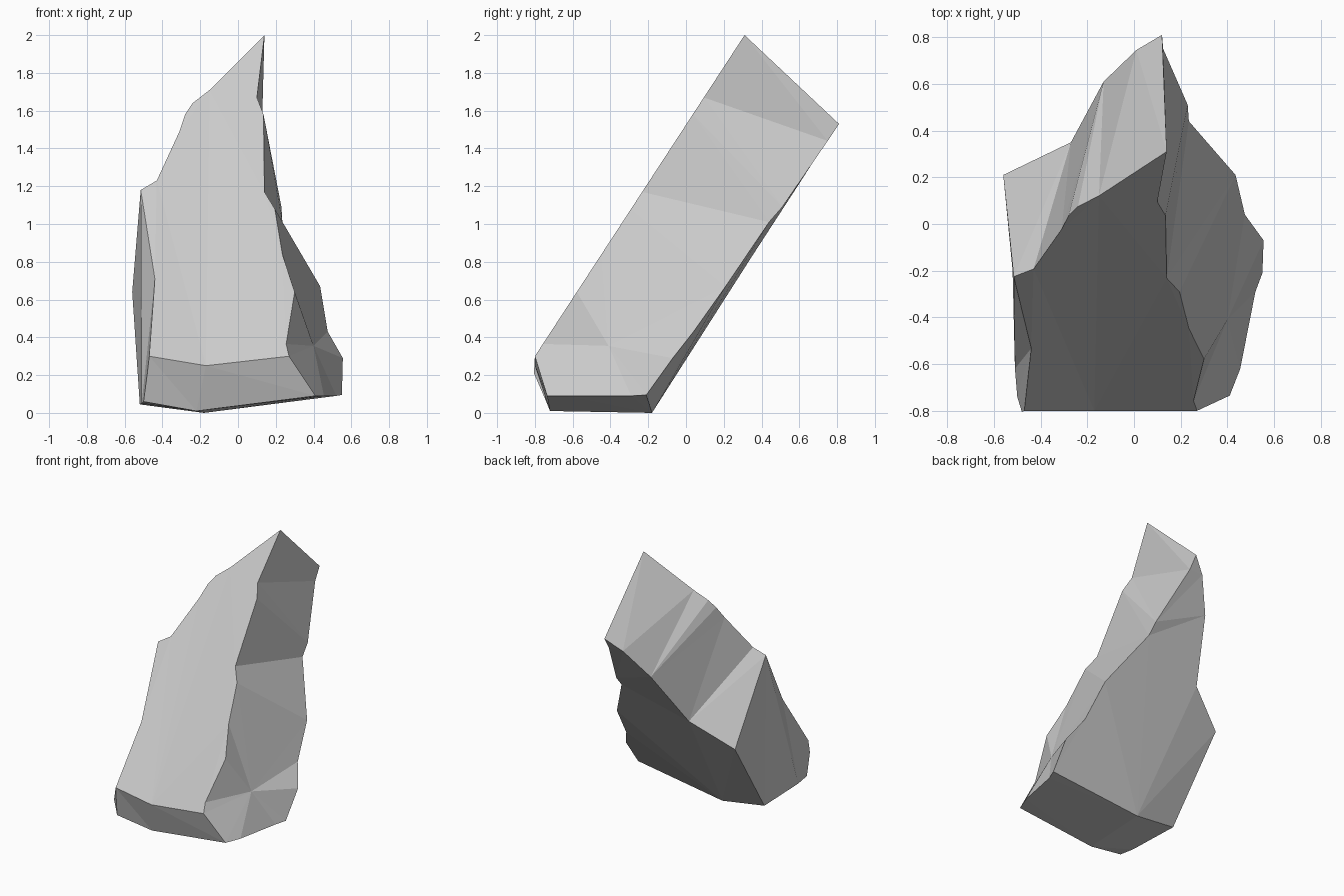
import bpy, bmesh
from mathutils import Vector

if "Cube" in bpy.data.objects:
    bpy.data.objects.remove(bpy.data.objects["Cube"])

bm = bmesh.new()


def point(x, y, z):
    return bm.verts.new((x, y, z))


def front(x, z):
    # point on the leaning front plane
    return point(x, -0.80 + 0.653 * (z - 0.30), z)


def face(*verts):
    bm.faces.new(verts)


def zipper(a, b):
    # stitch two edge chains with triangles, shortest diagonal first
    i = j = 0
    while i < len(a) - 1 or j < len(b) - 1:
        step_a = (a[i + 1].co - b[j].co).length if i < len(a) - 1 else 1e9
        step_b = (a[i].co - b[j + 1].co).length if j < len(b) - 1 else 1e9
        if step_a <= step_b:
            face(a[i], a[i + 1], b[j])
            i += 1
        else:
            face(a[i], b[j + 1], b[j])
            j += 1


# front face outline, from the peak down each side
peak = front(0.14, 2.0)
fr = [peak] + [front(x, z) for x, z in (
    (0.10, 1.67), (0.135, 1.58), (0.14, 1.17), (0.195, 1.08),
    (0.235, 0.84), (0.30, 0.64), (0.255, 0.365), (0.27, 0.30))]
fl = [peak] + [front(x, z) for x, z in (
    (-0.15, 1.71), (-0.24, 1.64), (-0.28, 1.58), (-0.31, 1.49),
    (-0.43, 1.23), (-0.515, 1.18), (-0.44, 0.71), (-0.47, 0.30))]
toe = point(-0.17, -0.80, 0.25)

# back face outline
back_peak = point(0.12, 0.81, 1.53)
br = [back_peak] + [point(*p) for p in (
    (0.125, 0.75, 1.44), (0.23, 0.51, 1.09), (0.235, 0.44, 1.01),
    (0.435, 0.21, 0.67), (0.475, 0.04, 0.43), (0.555, -0.07, 0.29))]
bl = [back_peak] + [point(*p) for p in (
    (0.01, 0.745, 1.44), (-0.13, 0.61, 1.23), (-0.27, 0.35, 0.83),
    (-0.56, 0.21, 0.64))]

# base rim, counter-clockwise from the front
base = [point(*p) for p in (
    (-0.22, -0.72, 0.01), (0.41, -0.735, 0.09), (0.455, -0.62, 0.09),
    (0.52, -0.29, 0.09), (0.55, -0.21, 0.095), (-0.18, -0.18, 0.0),
    (-0.52, -0.20, 0.045), (-0.51, -0.62, 0.05), (-0.50, -0.74, 0.06))]
heel, left_corner = base[5], base[6]
left_toe = point(-0.48, -0.805, 0.21)

# front face in two facets, chamfered toe and underside
face(*fr, toe, fl[1])
face(*fl[1:], toe)
face(fl[-1], toe, base[1], base[0], base[8], left_toe)
face(toe, fr[-1], base[1])
face(*base)

# back face in three facets meeting at the heel
face(heel, *base[4:5], *reversed(br[3:]))
face(heel, *reversed(br[:4]), *bl[1:4])
face(heel, bl[3], bl[4], left_corner)

# broken right side, with a fan around one inner point
zipper(fr[:5], br[:5])
hub = point(0.40, -0.41, 0.355)
ring = fr[4:] + base[1:5] + br[:3:-1]
for k, v in enumerate(ring):
    face(hub, v, ring[(k + 1) % len(ring)])

# broken left side
zipper(fl[:7], bl)
face(bl[4], fl[6], fl[7], fl[8], left_toe, base[8], base[7], left_corner)

bmesh.ops.triangulate(bm, faces=[f for f in bm.faces if len(f.verts) > 3])
bmesh.ops.recalc_face_normals(bm, faces=bm.faces)

mesh = bpy.data.meshes.new("leaning_rock")
bm.to_mesh(mesh)
bm.free()
rock = bpy.data.objects.new("leaning_rock", mesh)
bpy.context.collection.objects.link(rock)
